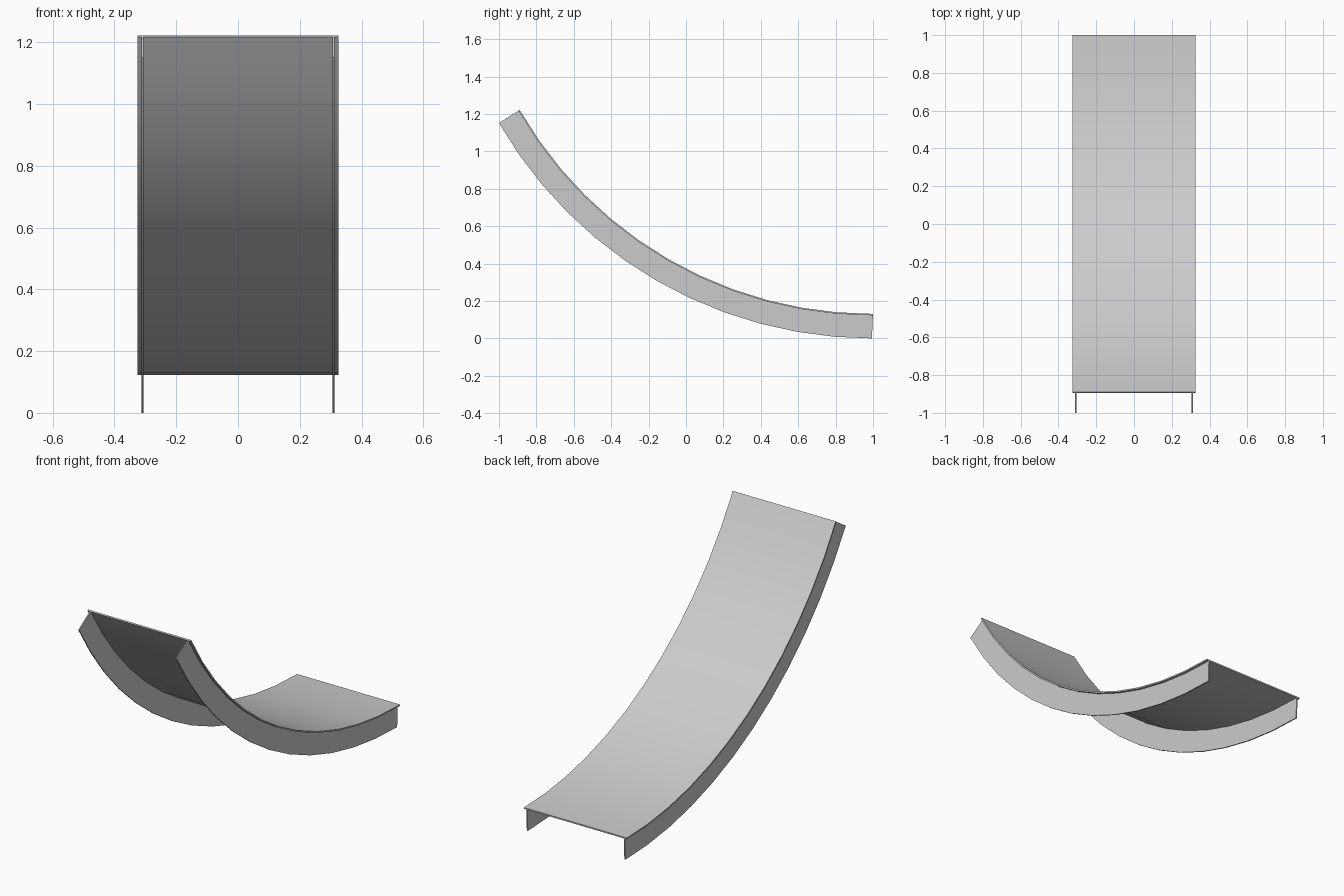
import bpy, bmesh
from math import sin, cos, radians

if "Cube" in bpy.data.objects:
    bpy.data.objects.remove(bpy.data.objects["Cube"])

R, YC, N, STEP = 2.302, 0.994, 12, 5.0   # lower arc radius, arc centre y, segments, degrees each
DEPTH, DECK = 0.131, 0.008               # total depth, deck thickness


def arc(d):
    """Lower arc offset inward by d, with square-cut ends."""
    pts = []
    for i in range(N + 1):
        a = radians(i * STEP)
        n = radians(min(max(i * STEP, STEP / 2), (N - 0.5) * STEP))
        m = d / cos(radians(STEP / 2)) if 0 < i < N else d
        pts.append((YC - R * sin(a) + m * sin(n), R - R * cos(a) + m * cos(n)))
    return pts


def curved_strip(name, x0, x1, d0, d1):
    """Solid band between two arc offsets, spanning x0 to x1."""
    bm = bmesh.new()
    rings = []
    for lo, hi in zip(arc(d0), arc(d1)):
        rings.append([bm.verts.new((x, *p)) for x, p in
                      ((x0, lo), (x1, lo), (x1, hi), (x0, hi))])
    for r, s in zip(rings, rings[1:]):
        for k in range(4):
            bm.faces.new((r[k], r[(k + 1) % 4], s[(k + 1) % 4], s[k]))
    bm.faces.new(rings[0][::-1])
    bm.faces.new(rings[-1])
    bmesh.ops.recalc_face_normals(bm, faces=bm.faces)
    me = bpy.data.meshes.new(name)
    bm.to_mesh(me)
    bm.free()
    ob = bpy.data.objects.new(name, me)
    bpy.context.collection.objects.link(ob)
    bpy.ops.object.select_all(action='DESELECT')
    bpy.context.view_layer.objects.active = ob
    ob.select_set(True)
    bpy.ops.object.shade_smooth_by_angle(angle=radians(30))
    return ob


# Curved deck on top
curved_strip("ramp_deck", -0.326, 0.326, DEPTH - DECK, DEPTH)

# Thin side ribs below the deck
for side, s in (("left", -1), ("right", 1)):
    curved_strip("side_rib_" + side, s * 0.3055, s * 0.312, 0.0, DEPTH - DECK)
